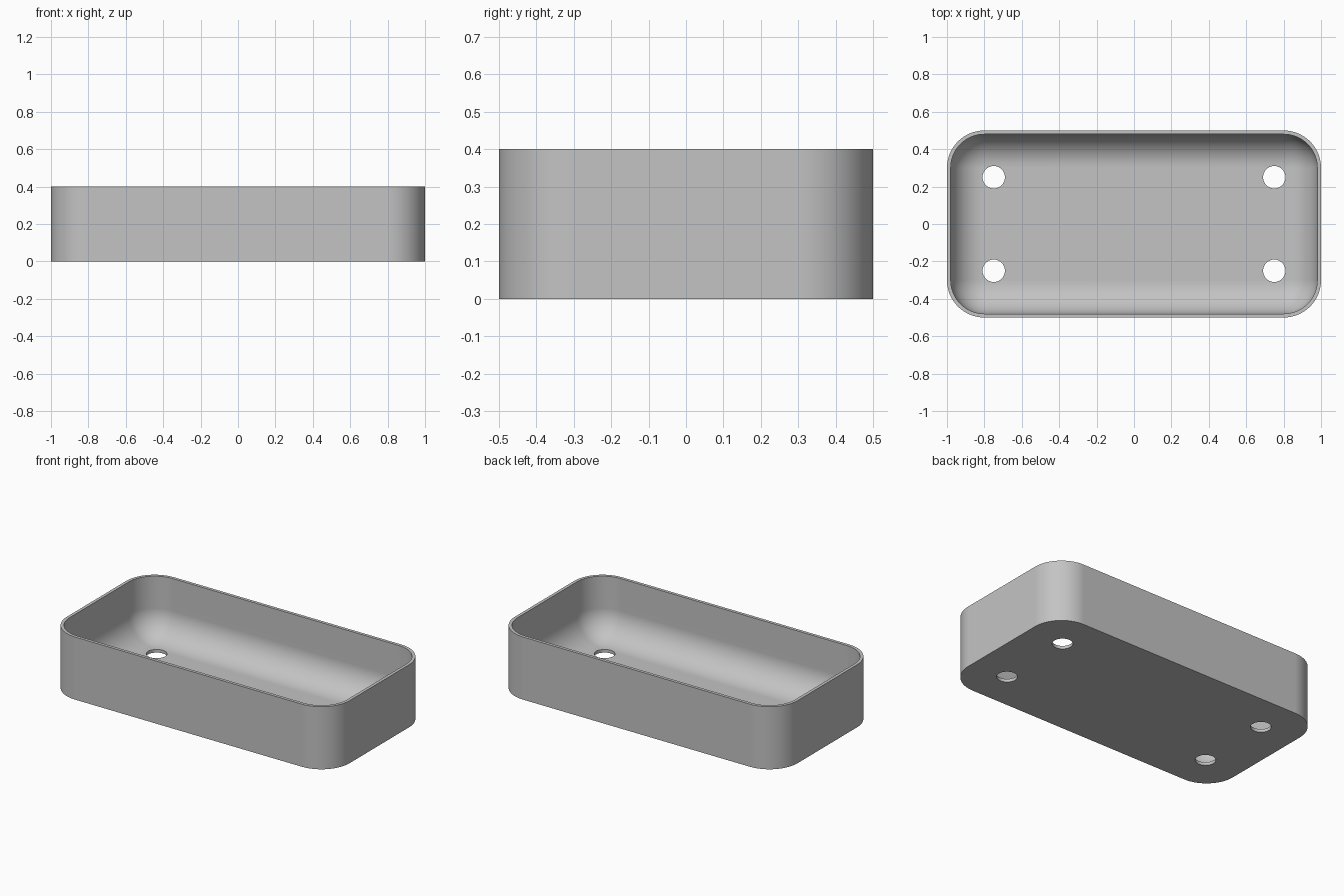
import bpy
import bmesh
from math import sin, cos, pi

cube = bpy.data.objects.get("Cube")
if cube:
    bpy.data.objects.remove(cube, do_unlink=True)

LENGTH, DEPTH, HEIGHT = 2.0, 1.0, 0.4
CORNER, WALL, FILLET = 0.2, 0.02, 0.175
HOLE_X, HOLE_Y, HOLE_R = 0.75, 0.25, 0.06
CORNER_STEPS, FILLET_STEPS = 16, 16

grey = bpy.data.materials.new("plain grey")
grey.use_nodes = True
colour = (0.55, 0.55, 0.55, 1)
grey.diffuse_color = colour
grey.node_tree.nodes["Principled BSDF"].inputs["Base Color"].default_value = colour


def rounded_ring(bm, inset, z):
    """Rounded rectangle of vertices, offset inwards from the outer wall."""
    r = CORNER - inset
    cx, cy = LENGTH / 2 - CORNER, DEPTH / 2 - CORNER
    ring = []
    for quarter, (sx, sy) in enumerate([(1, 1), (-1, 1), (-1, -1), (1, -1)]):
        for i in range(CORNER_STEPS + 1):
            a = (quarter + i / CORNER_STEPS) * pi / 2
            ring.append(bm.verts.new((sx * cx + r * cos(a), sy * cy + r * sin(a), z)))
    return ring


# Tray section: outer wall, rim, inner wall, then the fillet down to the floor
section = [(0, 0), (0, HEIGHT), (WALL, HEIGHT)]
for i in range(FILLET_STEPS + 1):
    a = i / FILLET_STEPS * pi / 2
    section.append((WALL + FILLET * (1 - cos(a)), WALL + FILLET * (1 - sin(a))))

bm = bmesh.new()
rings = [rounded_ring(bm, inset, z) for inset, z in section]
for low, high in zip(rings, rings[1:]):
    for i in range(len(low)):
        j = (i + 1) % len(low)
        bm.faces.new((low[i], low[j], high[j], high[i]))
bm.faces.new(rings[0][::-1])
bm.faces.new(rings[-1])
bmesh.ops.recalc_face_normals(bm, faces=bm.faces)
mesh = bpy.data.meshes.new("tray")
bm.to_mesh(mesh)
bm.free()
tray = bpy.data.objects.new("tray", mesh)
bpy.context.collection.objects.link(tray)
mesh.materials.append(grey)

# Four round drain holes through the floor
cutters = []
for sx in (-1, 1):
    for sy in (-1, 1):
        bpy.ops.mesh.primitive_cylinder_add(
            vertices=48, radius=HOLE_R, depth=0.2, location=(sx * HOLE_X, sy * HOLE_Y, 0))
        cutter = bpy.context.object
        cutter.name = "hole_cutter"
        cutter.hide_render = True
        cutter.data.materials.append(grey)
        cutters.append(cutter)
        cut = tray.modifiers.new("drain hole", 'BOOLEAN')
        cut.operation = 'DIFFERENCE'
        cut.solver = 'EXACT'
        cut.object = cutter

# Apply the holes, then smooth the curved walls while keeping rims sharp
bpy.ops.object.select_all(action='DESELECT')
bpy.context.view_layer.objects.active = tray
tray.select_set(True)
for name in [m.name for m in tray.modifiers]:
    bpy.ops.object.modifier_apply(modifier=name)
for cutter in cutters:
    bpy.data.objects.remove(cutter, do_unlink=True)
bpy.ops.object.shade_smooth_by_angle(angle=pi / 6)
weighted = tray.modifiers.new("flat floor shading", 'WEIGHTED_NORMAL')
weighted.keep_sharp = True
